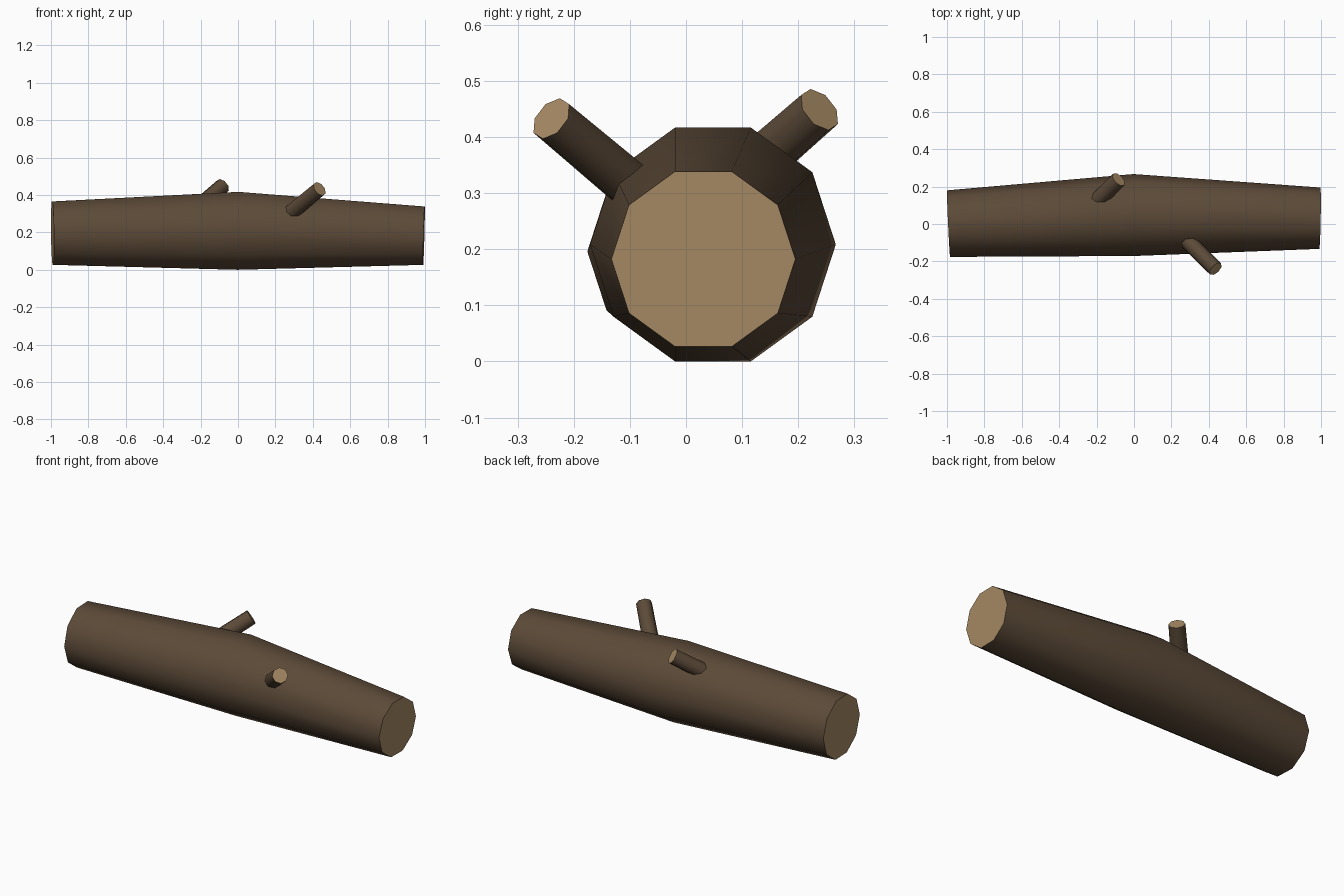
import bpy, bmesh, math
from mathutils import Vector

if "Cube" in bpy.data.objects:
    bpy.data.objects.remove(bpy.data.objects["Cube"])


def material(name, color):
    m = bpy.data.materials.new(name)
    m.diffuse_color = (*color, 1)
    m.use_nodes = True
    m.node_tree.nodes["Principled BSDF"].inputs["Base Color"].default_value = m.diffuse_color
    return m


bark = material("dark bark", (0.107, 0.0685, 0.0395))
wood = material("cut wood", (0.381, 0.254, 0.127))


def tube(name, points, radii, sides):
    """Smooth bark tube swept along points, with flat cut-wood ends."""
    pts = [Vector(p) for p in points]
    bm = bmesh.new()
    rings = []
    for i, (p, r) in enumerate(zip(pts, radii)):
        t = (pts[min(i + 1, len(pts) - 1)] - pts[max(i - 1, 0)]).normalized()
        side = Vector((0, 0, 1)).cross(t).normalized()
        up = t.cross(side)
        ring = []
        for k in range(sides):
            a = 2 * math.pi * k / sides
            ring.append(bm.verts.new(p + r * (math.cos(a) * side + math.sin(a) * up)))
        rings.append(ring)
    for a, b in zip(rings, rings[1:]):
        for k in range(sides):
            n = (k + 1) % sides
            bm.faces.new((a[k], a[n], b[n], b[k])).smooth = True
    for ring in (rings[0], rings[-1]):
        bm.faces.new(ring).material_index = 1
    bmesh.ops.recalc_face_normals(bm, faces=bm.faces)
    # keep the cut rims crisp
    for e in bm.edges:
        e.smooth = all(f.material_index == 0 for f in e.link_faces)
    me = bpy.data.meshes.new(name)
    bm.to_mesh(me)
    bm.free()
    me.materials.append(bark)
    me.materials.append(wood)
    ob = bpy.data.objects.new(name, me)
    bpy.context.collection.objects.link(ob)
    return ob


# main trunk, thickest in the middle
tube("log", [(-0.992, 0.002, 0.196), (0, 0.048, 0.2085), (0.994, 0.031, 0.1825)],
     [0.178, 0.219, 0.164], 10)

# two branch stubs, rooted inside the trunk
tube("front_branch_stub", [(0.235, -0.04, 0.265), (0.436, -0.24, 0.433)],
     [0.045, 0.042], 8)
tube("back_branch_stub", [(-0.27, 0.05, 0.285), (-0.082, 0.238, 0.449)],
     [0.046, 0.043], 8)
